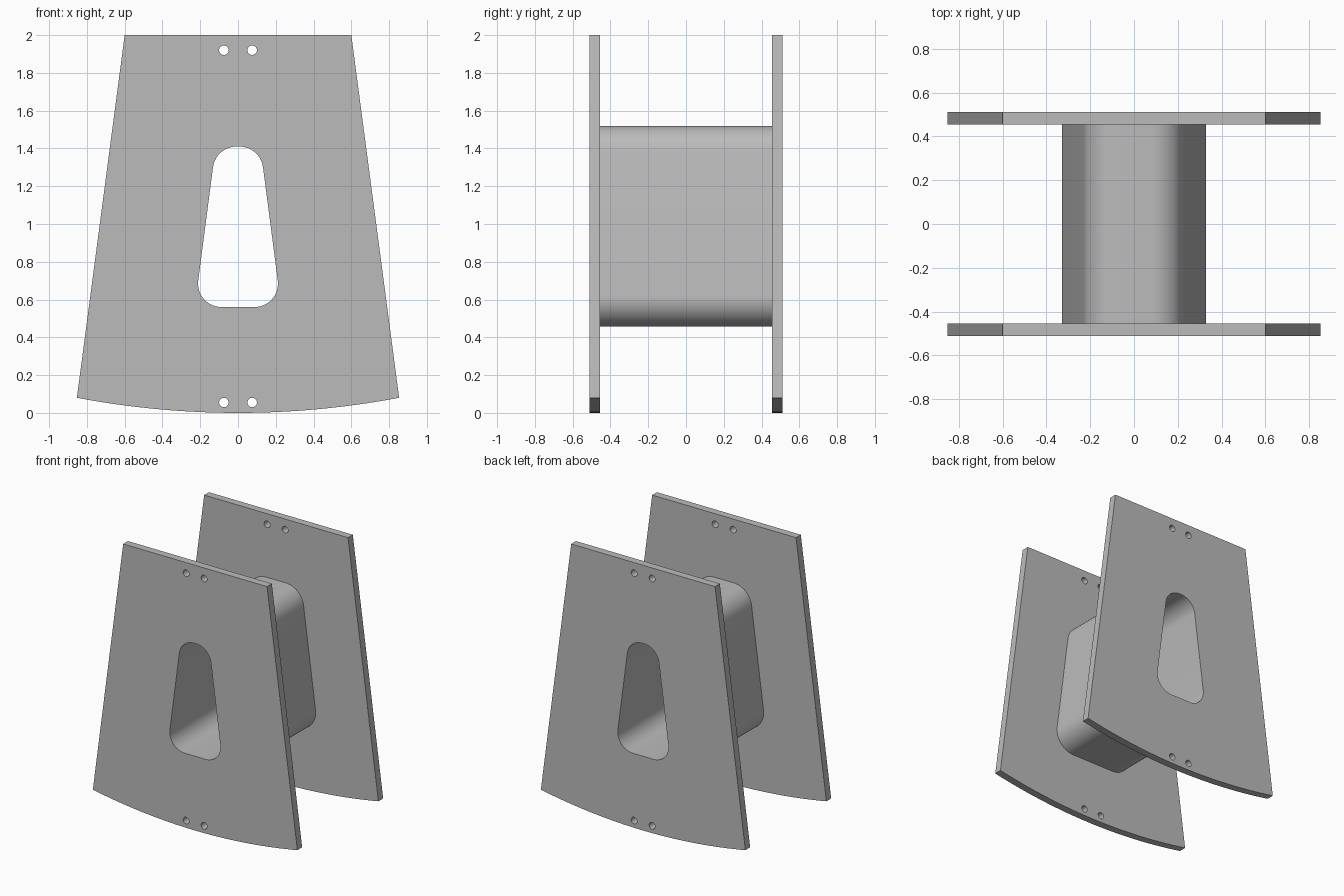
import bpy, bmesh
from math import sin, cos, tan, pi, asin, atan2, radians
from mathutils import Vector, Matrix

cube = bpy.data.objects.get("Cube")
if cube:
    bpy.data.objects.remove(cube, do_unlink=True)

grey = bpy.data.materials.new("plain grey")
grey.use_nodes = True
colour = (0.5, 0.5, 0.5, 1)
grey.diffuse_color = colour
grey.node_tree.nodes["Principled BSDF"].inputs["Base Color"].default_value = colour


def circle(cx, cz, r, n=24):
    return [(cx + r * cos(2 * pi * i / n), cz + r * sin(2 * pi * i / n)) for i in range(n)]


def rounded_trapezoid(low, high, z0, z1, r, n=14):
    """Outline with half widths low and high, all corners filleted by r."""
    corners = [Vector(p) for p in ((-low, z0), (low, z0), (high, z1), (-high, z1))]
    points = []
    for i, c in enumerate(corners):
        a = (corners[i - 1] - c).normalized()
        b = (corners[(i + 1) % 4] - c).normalized()
        half = a.angle(b) / 2
        centre = c + (a + b).normalized() * r / sin(half)
        start = c + a * r / tan(half) - centre
        sweep = pi - 2 * half
        angle = atan2(start.y, start.x)
        for k in range(n + 1):
            t = angle + sweep * k / n
            points.append((centre.x + r * cos(t), centre.y + r * sin(t)))
    return points


def extruded(name, outlines, depth, y):
    """Flat shape in XZ with holes, given thickness along y."""
    curve = bpy.data.curves.new(name, "CURVE")
    curve.dimensions = "2D"
    curve.fill_mode = "BOTH"
    curve.extrude = depth / 2
    for outline in outlines:
        spline = curve.splines.new("POLY")
        spline.points.add(len(outline) - 1)
        for p, (x, z) in zip(spline.points, outline):
            p.co = (x, z, 0, 1)
        spline.use_cyclic_u = True
    temp = bpy.data.objects.new(name + " outline", curve)
    bpy.context.collection.objects.link(temp)
    graph = bpy.context.evaluated_depsgraph_get()
    mesh = bpy.data.meshes.new_from_object(temp.evaluated_get(graph))
    bpy.data.objects.remove(temp, do_unlink=True)
    bpy.data.curves.remove(curve)

    mesh.transform(Matrix.Translation((0, y, 0)) @ Matrix.Rotation(pi / 2, 4, "X"))
    bm = bmesh.new()
    bm.from_mesh(mesh)
    bmesh.ops.remove_doubles(bm, verts=bm.verts, dist=0.00005)
    bmesh.ops.recalc_face_normals(bm, faces=bm.faces)
    bm.to_mesh(mesh)
    bm.free()
    mesh.materials.clear()
    mesh.materials.append(grey)
    mesh.name = name
    obj = bpy.data.objects.new(name, mesh)
    bpy.context.collection.objects.link(obj)
    bpy.ops.object.select_all(action="DESELECT")
    obj.select_set(True)
    bpy.context.view_layer.objects.active = obj
    bpy.ops.object.shade_smooth_by_angle(angle=radians(30))
    return obj


# Plate outline: straight tapered sides and a shallow curved lower edge
half_low, half_high, rise = 0.853, 0.6, 0.08
radius = (half_low ** 2 + rise ** 2) / (2 * rise)
reach = asin(half_low / radius)
steps = 32
plate = []
for i in range(steps + 1):
    t = reach * (2 * i / steps - 1)
    plate.append((radius * sin(t), radius * (1 - cos(t))))
plate += [(half_high, 2), (-half_high, 2)]

# Central window and the four bolt holes
window = rounded_trapezoid(0.229, 0.118, 0.56, 1.41, 0.125)
holes = [circle(x, z, 0.025) for x in (-0.075, 0.075) for z in (0.055, 1.92)]

# Front and back plates
for name, side in (("front_plate", -1), ("back_plate", 1)):
    extruded(name, [plate, window] + holes, 0.057, side * 0.4825)

# Hollow core between the plates
core = rounded_trapezoid(0.351, 0.212, 0.457, 1.52, 0.15)
extruded("hollow_core", [core, window], 0.908, 0)
